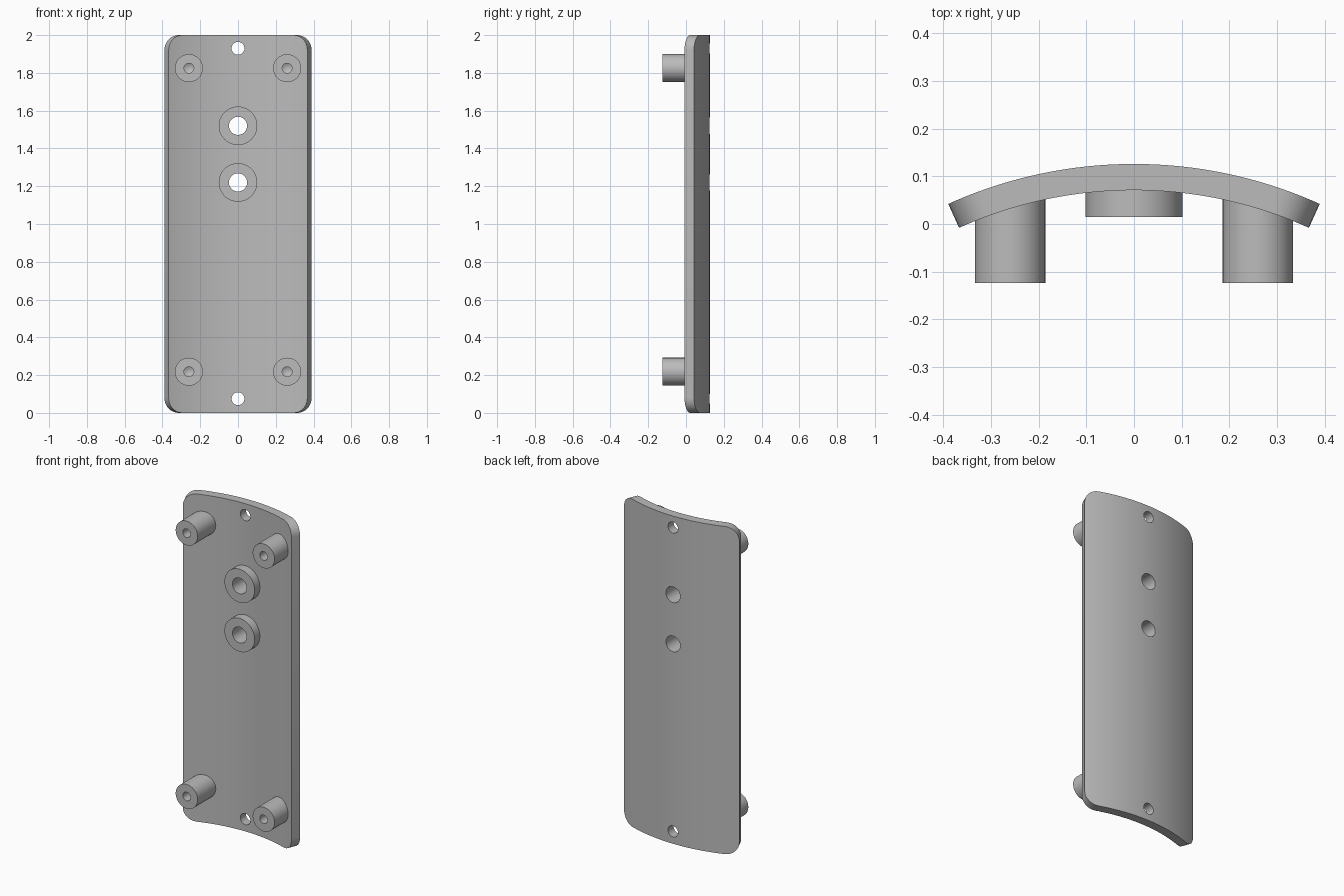
import bpy, bmesh, math

if "Cube" in bpy.data.objects:
    bpy.data.objects.remove(bpy.data.objects["Cube"])

CY = -0.821                # arc centre of the curved plate
R_OUT, R_IN = 0.947, 0.892
HALF = math.radians(24.3)
CORNER = 0.08
HEIGHT = 2.0

gray = bpy.data.materials.new("gray")
gray.diffuse_color = (0.5, 0.5, 0.5, 1)
gray.use_nodes = True
gray.node_tree.nodes["Principled BSDF"].inputs["Base Color"].default_value = gray.diffuse_color


def finish(name, bm):
    bmesh.ops.remove_doubles(bm, verts=bm.verts, dist=1e-5)
    bmesh.ops.recalc_face_normals(bm, faces=bm.faces)
    me = bpy.data.meshes.new(name)
    bm.to_mesh(me)
    bm.free()
    me.materials.append(gray)
    ob = bpy.data.objects.new(name, me)
    bpy.context.collection.objects.link(ob)
    return ob


def smooth(ob):
    bpy.ops.object.select_all(action='DESELECT')
    ob.select_set(True)
    bpy.context.view_layer.objects.active = ob
    bpy.ops.object.shade_smooth_by_angle(angle=math.radians(30))


def lathe(name, x, z, profile, seg=48):
    """Closed (radius, y) profile turned around an axis along y."""
    bm = bmesh.new()
    rings = []
    for r, y in profile:
        rings.append([bm.verts.new((x + r * math.cos(2 * math.pi * i / seg), y,
                                    z + r * math.sin(2 * math.pi * i / seg)))
                      for i in range(seg)])
    for k, a in enumerate(rings):
        b = rings[(k + 1) % len(rings)]
        if profile[k][0] == 0 and profile[(k + 1) % len(rings)][0] == 0:
            continue
        for i in range(seg):
            j = (i + 1) % seg
            bm.faces.new((a[i], a[j], b[j], b[i]))
    return finish(name, bm)


# curved plate: columns across the arc, shortened at the rounded corners
r_mid = (R_OUT + R_IN) / 2
corner_ang = CORNER / r_mid
cols = []
for i in range(9):
    a = math.pi / 2 * i / 8
    cols.append((-HALF + corner_ang * (1 - math.cos(a)), CORNER * (1 - math.sin(a))))
flat = HALF - corner_ang
cols += [(-flat + 2 * flat * i / 32, 0) for i in range(1, 32)]
cols += [(-t, inset) for t, inset in reversed(cols[:9])]

bm = bmesh.new()
sections = []
for t, inset in cols:
    sections.append([bm.verts.new((r * math.sin(t), CY + r * math.cos(t), z))
                     for r, z in ((R_IN, inset), (R_OUT, inset),
                                  (R_OUT, HEIGHT - inset), (R_IN, HEIGHT - inset))])
for a, b in zip(sections, sections[1:]):
    for k in range(4):
        m = (k + 1) % 4
        bm.faces.new((a[k], a[m], b[m], b[k]))
bm.faces.new(sections[0])
bm.faces.new(sections[-1])
plate = finish("curved_plate", bm)

# through holes in the plate
for z, r in ((0.075, 0.034), (1.93, 0.034), (1.22, 0.048), (1.52, 0.048)):
    cutter = lathe("hole_cutter", 0, z, [(0, -0.3), (r, -0.3), (r, 0.3), (0, 0.3)])
    cutter.hide_render = True
    bpy.context.view_layer.objects.active = plate
    mod = plate.modifiers.new("hole", 'BOOLEAN')
    mod.operation = 'DIFFERENCE'
    mod.solver = 'EXACT'
    mod.object = cutter
    bpy.ops.object.modifier_apply(modifier=mod.name)
    bpy.data.objects.remove(cutter)
smooth(plate)

# ring bosses around the two large holes
for z in (1.22, 1.52):
    smooth(lathe("ring_boss", 0, z,
                 [(0.048, 0.015), (0.102, 0.015), (0.102, 0.09), (0.048, 0.09)]))

# corner standoffs with blind, cone-ended screw holes
for x in (-0.26, 0.26):
    for z in (0.218, 1.825):
        smooth(lathe("standoff", x, z,
                     [(0, 0.016), (0.026, 0.0), (0.026, -0.124),
                      (0.074, -0.124), (0.074, 0.058), (0, 0.058)]))
